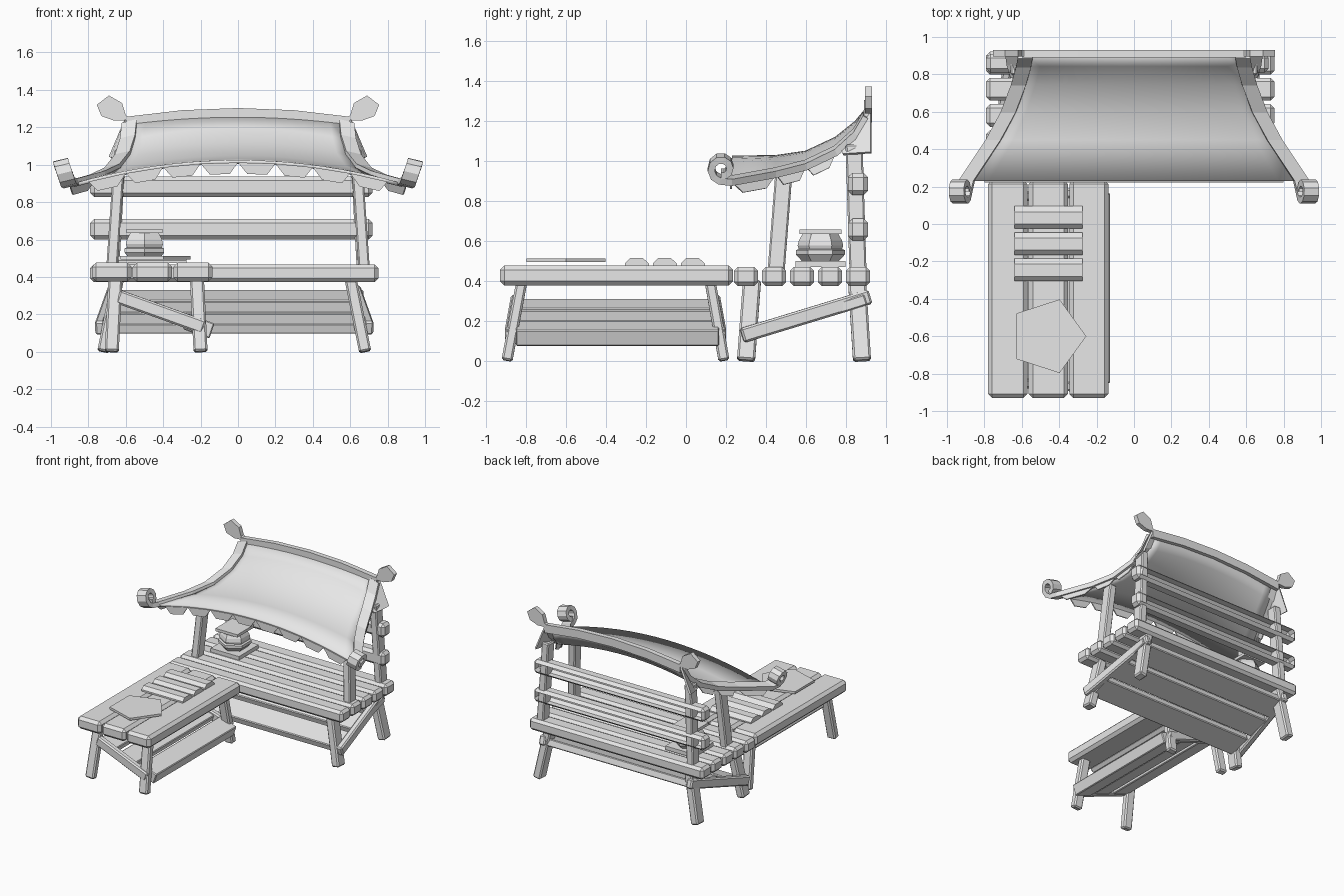
import bpy, bmesh, math
from mathutils import Vector, Matrix

cube = bpy.data.objects.get("Cube")
if cube:
    bpy.data.objects.remove(cube, do_unlink=True)

GREY = (0.8, 0.8, 0.8, 1)
mat = bpy.data.materials.new("plain_grey")
mat.use_nodes = True
mat.diffuse_color = GREY
mat.node_tree.nodes["Principled BSDF"].inputs["Base Color"].default_value = GREY


def add(name, bm):
    bmesh.ops.recalc_face_normals(bm, faces=bm.faces)
    me = bpy.data.meshes.new(name)
    bm.to_mesh(me)
    bm.free()
    me.materials.append(mat)
    ob = bpy.data.objects.new(name, me)
    bpy.context.collection.objects.link(ob)
    return ob


def plank(name, a, b, width, thick, up=(0, 0, 1), chamfer=0.018, open_back=False):
    """Chamfered bar from a to b, its thickness measured along up."""
    a, b = Vector(a), Vector(b)
    x = (b - a).normalized()
    y = Vector(up).cross(x).normalized()
    z = x.cross(y)
    rot = Matrix((x, y, z)).transposed().to_4x4()
    bm = bmesh.new()
    bmesh.ops.create_cube(bm, size=1)
    bmesh.ops.scale(bm, vec=((b - a).length, width, thick), verts=bm.verts)
    if chamfer:
        bmesh.ops.bevel(bm, geom=bm.edges[:], offset=chamfer, segments=1, affect='EDGES')
    bm.transform(Matrix.Translation((a + b) / 2) @ rot)
    if open_back:
        bm.normal_update()
        bmesh.ops.delete(bm, geom=[f for f in bm.faces if f.normal.y > 0.9], context='FACES')
    return add(name, bm)


def prism(name, pts, push):
    """Flat polygon given thickness along push."""
    bm = bmesh.new()
    f = bm.faces.new([bm.verts.new(p) for p in pts])
    ext = bmesh.ops.extrude_face_region(bm, geom=[f])
    moved = [v for v in ext["geom"] if isinstance(v, bmesh.types.BMVert)]
    bmesh.ops.translate(bm, vec=push, verts=moved)
    return add(name, bm)


def sheet(name, rows, thick):
    """Grid surface thickened by a modifier."""
    bm = bmesh.new()
    grid = [[bm.verts.new(p) for p in r] for r in rows]
    for r, s in zip(grid, grid[1:]):
        for i in range(len(r) - 1):
            bm.faces.new((r[i], r[i + 1], s[i + 1], s[i]))
    ob = add(name, bm)
    m = ob.modifiers.new("thickness", 'SOLIDIFY')
    m.thickness, m.offset = thick, 0
    return ob


# Main bench seat
for i in range(5):
    y = 0.3 + 0.14 * i
    plank(f"seat_plank_{i}", (-0.79, y, 0.42), (0.75, y, 0.42), 0.122, 0.095, chamfer=0.02)

# Side bench top
for i in range(3):
    x = -0.675 + 0.217 * i
    plank(f"side_plank_{i}", (x, -0.93, 0.426), (x, 0.235, 0.426), 0.21, 0.1, chamfer=0.022)

# Main bench legs, roof posts and end braces
for s, side in ((-1, "right"), (1, "left")):
    def px(v):
        return s * v - 0.02
    for name, y0, y1 in (("front", 0.3, 0.33), ("back", 0.88, 0.855)):
        plank(f"{name}_leg_{side}", (px(0.7), y0, 0), (px(0.62), y1, 0.4), 0.065, 0.09, (0, 1, 0), 0.01)
    plank(f"front_post_{side}", (s * 0.675, 0.45, 0.44), (s * 0.64, 0.49, 0.95), 0.06, 0.085, (0, 1, 0), 0.008)
    plank(f"back_post_{side}", (s * 0.665, 0.86, 0.44), (s * 0.63, 0.84, 1.08), 0.06, 0.085, (0, 1, 0), 0.008)
    plank(f"end_brace_{side}", (px(0.72), 0.28, 0.125), (px(0.65), 0.92, 0.32), 0.05, 0.075, chamfer=0.01)

# Back rails, open at the rear
for i, z in enumerate((0.655, 0.883)):
    plank(f"back_rail_{i}", (-0.79, 0.86, z), (0.72, 0.86, z), 0.1, 0.11, chamfer=0.022, open_back=True)

# Sloping shelf below the main bench
for i in range(3):
    y = 0.39 + 0.21 * i
    z = 0.14 + 0.305 * (y - 0.36)
    plank(f"shelf_plank_{i}", (-0.68, y, z), (0.67, y, z), 0.185, 0.055, (0, -0.3, 0.95), 0.006)

# Side bench legs, braces and sloping shelf
for x0, x1, side in ((-0.675, -0.655, "right"), (-0.2, -0.22, "left")):
    for y0, y1, end in ((-0.895, -0.82, "front"), (0.19, 0.12, "back")):
        plank(f"side_{end}_leg_{side}", (x0, y0, 0), (x1, y1, 0.4), 0.075, 0.055, (0, 1, 0), 0.01)
for y0, y1, end in ((-0.85, -0.88, "front"), (0.145, 0.175, "back")):
    plank(f"side_brace_{end}", (-0.64, y0, 0.295), (-0.18, y1, 0.13), 0.05, 0.075, chamfer=0.01)
for i in range(3):
    x, z = -0.57 + 0.18 * i, 0.262 - 0.063 * i
    thick = 0.085 if i == 2 else 0.05
    plank(f"side_shelf_plank_{i}", (x, -0.85, z), (x, 0.165, z), 0.15, thick, (0.33, 0, 0.95), 0.006)

# Small trapezoid slabs and pentagonal tray on the side bench
for i, y in enumerate((0.035, -0.105, -0.245)):
    pts = [(-0.64, y + dy, z) for dy, z in
           ((-0.06, 0.475), (0.06, 0.475), (0.06, 0.485), (0.03, 0.512), (-0.035, 0.512), (-0.06, 0.488))]
    prism(f"slab_{i}", pts, (0.365, 0, 0))
ring = [(-0.462 + 0.207 * math.cos(math.tau * k / 5), -0.6 + 0.207 * math.sin(math.tau * k / 5), 0.493)
        for k in range(5)]
prism("tray", ring, (0, 0, 0.018))

# Lantern: square plates around a six-sided body
LX, LY = -0.5, 0.672
plank("lantern_base", (LX - 0.125, LY, 0.482), (LX + 0.125, LY, 0.482), 0.25, 0.03, chamfer=0)
bm = bmesh.new()
prev = None
for z, r in ((0.495, 0.09), (0.53, 0.122), (0.552, 0.122), (0.558, 0.108),
             (0.575, 0.114), (0.6, 0.108), (0.636, 0.088)):
    loop = [bm.verts.new((LX + r * math.sin(k * math.pi / 3), LY + r * math.cos(k * math.pi / 3), z))
            for k in range(6)]
    if prev:
        for k in range(6):
            n = (k + 1) % 6
            bm.faces.new((prev[k], prev[n], loop[n], loop[k]))
    else:
        bm.faces.new(loop)
    prev = loop
bm.faces.new(prev)
add("lantern_body", bm)
plank("lantern_top", (LX - 0.097, LY, 0.645), (LX + 0.097, LY, 0.645), 0.21, 0.022, chamfer=0)

# Roof canopy rows: y, half width, edge height, centre height
ROWS = [(0.9, 0.565, 1.215, 1.25), (0.85, 0.573, 1.13, 1.19), (0.75, 0.6, 1.04, 1.11),
        (0.6, 0.655, 0.968, 1.04), (0.45, 0.735, 0.93, 1.018), (0.23, 0.88, 0.89, 1.015)]
COLS = 16
grid = []
for y, w, ze, zc in ROWS:
    us = [2 * k / COLS - 1 for k in range(COLS + 1)]
    grid.append([(u * w, y, zc - (zc - ze) * u * u) for u in us])
canopy = sheet("roof_canopy", grid, 0.02)
bpy.ops.object.select_all(action='DESELECT')
canopy.select_set(True)
bpy.context.view_layer.objects.active = canopy
bpy.ops.object.shade_smooth_by_angle(angle=math.radians(40))


def tab(name, a, b, drop):
    """Hanging cloth tab narrowing downwards."""
    a, b, d = Vector(a), Vector(b), Vector(drop)
    sheet(name, [[a, b], [a.lerp(b, 0.25) + d, a.lerp(b, 0.78) + d]], 0.008)


# Front fringe
def front(x):
    return (x, 0.225, 1.012 - 0.13 * (x / 0.9) ** 2)


for k in range(-4, 4):
    tab(f"front_tab_{k + 4}", front(0.2 * k), front(0.2 * k + 0.2), (0, 0, -0.06))

# Curled eave beams, side fringe, gable flaps and ridge end ornaments
CURL = []
for k in range(11):
    t = math.radians(-100 - 36 * k)
    r = 0.06 - 0.0028 * k
    z = 0.965 + r * math.sin(t)
    CURL.append((0.93 + 0.35 * (z - 0.965), 0.18 + r * math.cos(t), z))
ORNAMENT = [(0.56, 1.24), (0.6, 1.265), (0.62, 1.33), (0.69, 1.37), (0.755, 1.32), (0.73, 1.26), (0.66, 1.235)]
for s, side in ((-1, "right"), (1, "left")):
    edge = [(w + 0.015, y, ze + 0.01) for y, w, ze, zc in ROWS]
    path = [Vector((s * x, y, z)) for x, y, z in edge + CURL]
    half = Vector((s * 0.04, 0, -0.01))
    sheet(f"eave_beam_{side}", [[p - half, p + half] for p in path], 0.035)
    for i in range(2, 5):
        a, b = [Vector((s * (w + 0.02), y, ze)) for y, w, ze, zc in (ROWS[i + 1], ROWS[i])]
        tab(f"side_tab_{side}_{i}", a, b, (s * 0.02, 0, -0.06))
    flap = [[(0.6, 0.925, 1.24), (0.6, 0.85, 1.13), (0.625, 0.775, 1.06)],
            [(0.685, 0.925, 1.04), (0.675, 0.85, 1.035), (0.655, 0.785, 1.03)]]
    sheet(f"gable_flap_{side}", [[(s * x, y, z) for x, y, z in r] for r in flap], 0.015)
    prism(f"ridge_ornament_{side}", [(s * x, 0.895, z) for x, z in ORNAMENT], (0, 0.035, 0))

# Arched ridge board
xs = [-0.6 + 0.3 * k for k in range(5)]
top = [(x, 0.89, 1.303 - 0.13 * x * x) for x in xs]
low = [(x, 0.89, 1.238 - 0.13 * x * x) for x in reversed(xs)]
prism("ridge_board", top + low, (0, 0.04, 0))
